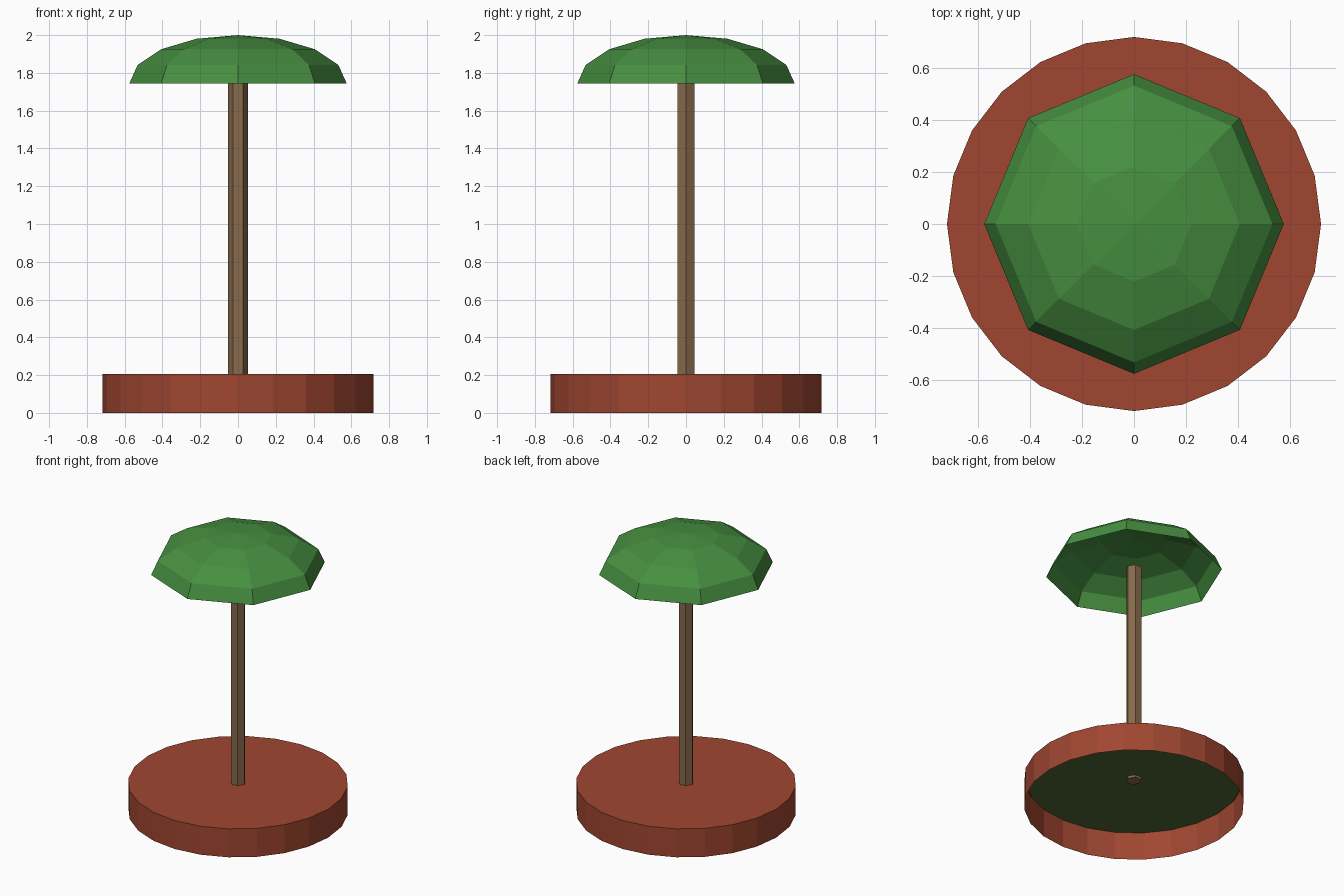
import bpy, bmesh, math
from mathutils import Matrix

if "Cube" in bpy.data.objects:
    bpy.data.objects.remove(bpy.data.objects["Cube"])


def material(name, rgb):
    # sRGB picked by eye, converted to linear
    mat = bpy.data.materials.new(name)
    mat.diffuse_color = (*[(c / 255) ** 2.2 for c in rgb], 1)
    mat.use_nodes = True
    mat.node_tree.nodes["Principled BSDF"].inputs["Base Color"].default_value = mat.diffuse_color
    return mat


def finish(name, bm, mat):
    mesh = bpy.data.meshes.new(name)
    bm.to_mesh(mesh)
    bm.free()
    mesh.materials.append(mat)
    obj = bpy.data.objects.new(name, mesh)
    bpy.context.collection.objects.link(obj)
    return obj


def prism(name, sides, radius, z0, z1, mat, open_bottom=False):
    # Vertical prism with a corner on the +x axis
    bm = bmesh.new()
    ring = [bm.verts.new((radius * math.cos(math.tau * i / sides),
                          radius * math.sin(math.tau * i / sides), z0))
            for i in range(sides)]
    base = bm.faces.new(ring)
    top = bmesh.ops.extrude_face_region(bm, geom=[base])["geom"]
    bmesh.ops.translate(bm, vec=(0, 0, z1 - z0),
                        verts=[g for g in top if isinstance(g, bmesh.types.BMVert)])
    bm.normal_update()
    for f in list(bm.faces):
        if open_bottom and all(abs(v.co.z - z0) < 1e-5 for v in f.verts):
            bmesh.ops.delete(bm, geom=[f], context='FACES_ONLY')
    bmesh.ops.recalc_face_normals(bm, faces=bm.faces)
    return finish(name, bm, mat)


red = material("terracotta", (158, 72, 52))
brown = material("bark", (134, 106, 76))
green = material("leaf", (72, 142, 66))
moss = material("moss", (80, 104, 54))

# Base drum, open underneath, with a thin moss sheet lining its top
prism("base", 24, 0.718, 0.0, 0.205, red, open_bottom=True)
bm = bmesh.new()
bmesh.ops.create_circle(bm, cap_ends=True, segments=24, radius=0.712)
bmesh.ops.translate(bm, vec=(0, 0, 0.197), verts=bm.verts)
finish("base_lining", bm, moss)

# Six-sided trunk
prism("trunk", 6, 0.052, 0.18, 1.78, brown)

# Canopy: open, flattened half sphere
bm = bmesh.new()
bmesh.ops.create_uvsphere(bm, u_segments=8, v_segments=8, radius=1)
bmesh.ops.delete(bm, geom=[v for v in bm.verts if v.co.z < -0.01], context='VERTS')
bmesh.ops.transform(bm, verts=bm.verts,
                    matrix=Matrix.Translation((0, 0, 1.745)) @ Matrix.Diagonal((0.575, 0.575, 0.255, 1)))
finish("canopy", bm, green)
